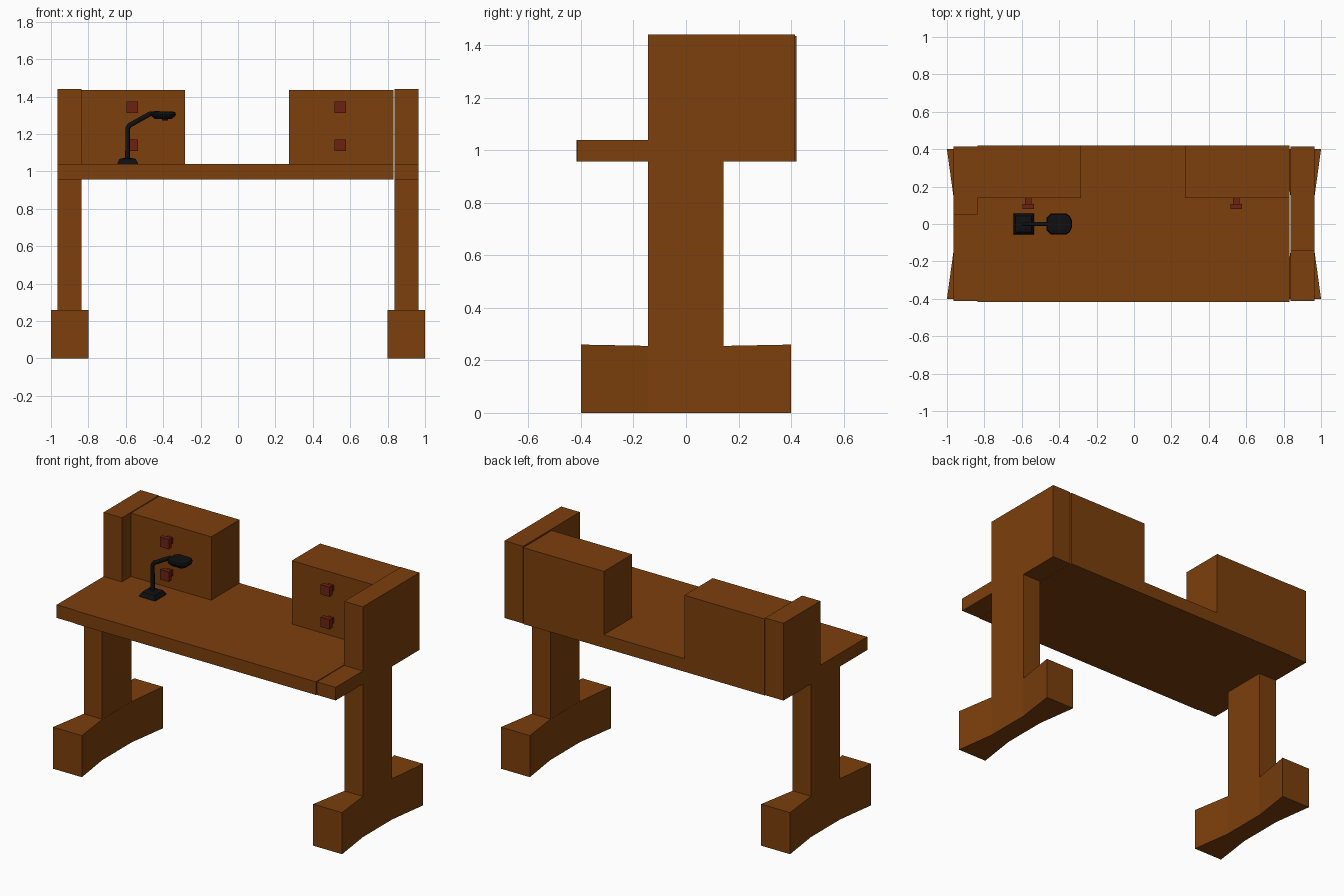
import bpy, bmesh
from mathutils import Vector

if "Cube" in bpy.data.objects:
    bpy.data.objects.remove(bpy.data.objects["Cube"])


def material(name, rgb):
    m = bpy.data.materials.new(name)
    m.diffuse_color = (*rgb, 1)
    m.use_nodes = True
    m.node_tree.nodes["Principled BSDF"].inputs["Base Color"].default_value = m.diffuse_color
    return m


WOOD = material("brown wood", (0.2, 0.05, 0.0037))
RED = material("dark red knob", (0.15, 0.016, 0.006))
BLACK = material("black metal", (0.005, 0.005, 0.006))


def finish(name, bm, mat):
    bmesh.ops.recalc_face_normals(bm, faces=bm.faces)
    me = bpy.data.meshes.new(name)
    bm.to_mesh(me)
    bm.free()
    me.materials.append(mat)
    ob = bpy.data.objects.new(name, me)
    bpy.context.collection.objects.link(ob)
    return ob


def box(name, x, y, z, mat=WOOD):
    bm = bmesh.new()
    bmesh.ops.create_cube(bm, size=1)
    for v in bm.verts:
        v.co = [(a + b) / 2 + c * (b - a) for (a, b), c in zip((x, y, z), v.co)]
    return finish(name, bm, mat)


def loft(name, rings, mat):
    """Skin a list of equal-length point rings and cap both ends."""
    bm = bmesh.new()
    rows = [[bm.verts.new(p) for p in r] for r in rings]
    n = len(rows[0])
    for a, b in zip(rows, rows[1:]):
        for i in range(n):
            bm.faces.new((a[i], a[(i + 1) % n], b[(i + 1) % n], b[i]))
    bm.faces.new(rows[0])
    bm.faces.new(rows[-1])
    return finish(name, bm, mat)


# Legs with feet that flare towards the ends
for side, s in (("left", -1), ("right", 1)):
    rings = []
    for y, xi, xo, top in ((-0.4, 0.80, 1.0, 0.26), (-0.145, 0.837, 0.965, 0.255),
                           (0.145, 0.837, 0.965, 0.255), (0.4, 0.80, 1.0, 0.26)):
        rings.append([(s * xi, y, 0), (s * xo, y, 0), (s * xo, y, top), (s * xi, y, top)])
    loft(side + "_foot", rings, WOOD)
    x = sorted((s * 0.838, s * 0.965))
    box(side + "_leg", x, (-0.145, 0.143), (0.25, 0.957))

# Desk top, with a separate strip on the right
box("desk_top", (-0.838, 0.831), (-0.417, 0.42), (0.957, 1.039))
box("desk_top_left_end", (-0.965, -0.838), (-0.413, 0.415), (0.957, 1.039))
box("desk_top_right_end", (0.836, 0.965), (-0.413, -0.145), (0.957, 1.039))

# Side panels and drawer cabinets
box("left_panel", (-0.965, -0.838), (0.05, 0.415), (1.039, 1.44))
box("right_panel", (0.836, 0.965), (-0.145, 0.415), (0.957, 1.44))
box("left_cabinet", (-0.838, -0.283), (0.14, 0.42), (1.039, 1.435))
box("right_cabinet", (0.274, 0.831), (0.14, 0.42), (1.039, 1.435))

# Drawer knobs
for side, x in (("left", -0.565), ("right", 0.547)):
    for row, z in (("lower", 1.14), ("upper", 1.343)):
        box(f"{side}_{row}_knob_stem", (x - 0.018, x + 0.018), (0.1, 0.142),
            (z - 0.018, z + 0.018), RED)
        box(f"{side}_{row}_knob", (x - 0.031, x + 0.031), (0.079, 0.106),
            (z - 0.031, z + 0.031), RED)

# Lamp base
LX = -0.59


def square(r, z):
    return [(LX - r, -r, z), (LX + r, -r, z), (LX + r, r, z), (LX - r, r, z)]


loft("lamp_base", [square(0.055, 1.039), square(0.055, 1.045), square(0.043, 1.067),
                   square(0.02, 1.072)], BLACK)

# Lamp arm, a tube along a bent path
cu = bpy.data.curves.new("lamp_arm", 'CURVE')
cu.dimensions = '3D'
cu.bevel_depth = 0.013
cu.bevel_resolution = 1
cu.use_fill_caps = True
path = [(LX, 1.065), (LX, 1.232), (LX + 0.012, 1.248), (-0.47, 1.308), (-0.42, 1.31)]
sp = cu.splines.new('POLY')
sp.points.add(len(path) - 1)
for p, (x, z) in zip(sp.points, path):
    p.co = (x, 0, z, 1)
cu.materials.append(BLACK)
bpy.context.collection.objects.link(bpy.data.objects.new("lamp_arm", cu))

# Lamp shade, a plan outline narrowing towards the opening
half = [(-0.467, 0.035), (-0.445, 0.055), (-0.36, 0.055), (-0.345, 0.045), (-0.332, 0.02)]
plan = half + [(x, -y) for x, y in reversed(half)]


def shade_ring(k, z):
    return [(-0.4 + (x + 0.4) * k, y * k, z) for x, y in plan]


loft("lamp_shade", [shade_ring(0.68, 1.281), shade_ring(0.95, 1.297), shade_ring(1, 1.305),
                    shade_ring(0.93, 1.318), shade_ring(0.6, 1.321)], BLACK)
box("lamp_bulb", (-0.405, -0.375), (-0.015, 0.015), (1.272, 1.285), BLACK)
